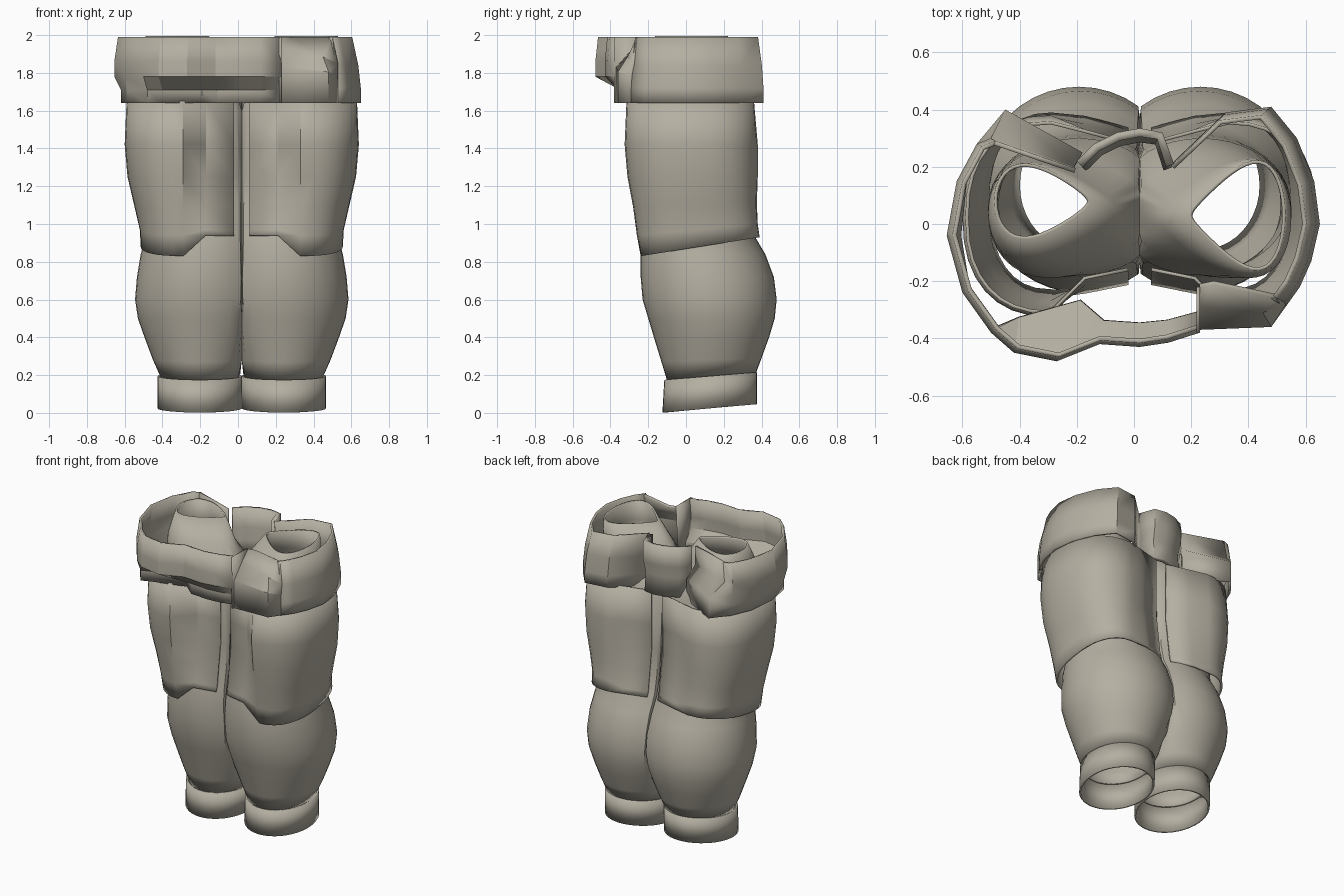
import bpy
import bmesh
from math import sin, cos, pi, radians, copysign

cube = bpy.data.objects.get("Cube")
if cube:
    bpy.data.objects.remove(cube, do_unlink=True)

cloth = bpy.data.materials.new("stone grey cloth")
cloth.use_nodes = True
COLOUR = (0.46, 0.43, 0.36, 1)
cloth.diffuse_color = COLOUR
cloth.node_tree.nodes["Principled BSDF"].inputs["Base Color"].default_value = COLOUR
MID = 0.02  # x of the seam between the legs


def loft(name, rings, closed=True, thick=0.012, angle=35):
    """Skin a stack of rings into a thin sheet."""
    bm = bmesh.new()
    rows = [[bm.verts.new(p) for p in ring] for ring in rings]
    n = len(rows[0])
    for low, high in zip(rows, rows[1:]):
        for i in range(n if closed else n - 1):
            j = (i + 1) % n
            bm.faces.new((low[i], low[j], high[j], high[i]))
    bmesh.ops.recalc_face_normals(bm, faces=bm.faces)
    # make the sheet face away from the leg or body axis
    centre = sum((v.co for v in bm.verts), bm.verts[:][0].co * 0) / len(bm.verts)
    if not closed:
        centre.x, centre.y = MID, 0
    if sum((f.calc_center_median() - centre).dot(f.normal) * f.calc_area() for f in bm.faces) < 0:
        bmesh.ops.reverse_faces(bm, faces=bm.faces)
    mesh = bpy.data.meshes.new(name)
    bm.to_mesh(mesh)
    bm.free()
    mesh.materials.append(cloth)
    ob = bpy.data.objects.new(name, mesh)
    bpy.context.collection.objects.link(ob)
    solid = ob.modifiers.new("thickness", "SOLIDIFY")
    solid.thickness = thick
    bpy.ops.object.select_all(action="DESELECT")
    ob.select_set(True)
    bpy.context.view_layer.objects.active = ob
    bpy.ops.object.shade_smooth_by_angle(angle=radians(angle))
    return ob


def oval(side, z, u0, u1, y0, y1, tilt=0.0, pinch=0.0, count=40):
    """Oval ring u0..u1 outward from the seam, cut flat at the seam; pinch narrows its inner end."""
    ring = []
    for k in range(count):
        a = 2 * pi * k / count
        c, s = cos(a), sin(a)
        y = (y0 + y1) / 2 + (y1 - y0) / 2 * s * (1 + pinch * c)
        u = max(0.0, (u0 + u1) / 2 + (u1 - u0) / 2 * c)
        ring.append((MID + side * u, y, z + tilt * s))
    return ring


LEG = [  # z, inner, outer, front, back, tilt, pinch
    (0.19, 0.01, 0.43, -0.10, 0.37, 0.02),
    (0.28, -0.03, 0.47, -0.13, 0.40, 0.01),
    (0.40, -0.08, 0.515, -0.17, 0.44),
    (0.50, -0.12, 0.55, -0.20, 0.47),
    (0.60, -0.14, 0.565, -0.23, 0.48),
    (0.72, -0.14, 0.555, -0.24, 0.465),
    (0.84, -0.13, 0.535, -0.24, 0.42),
    (0.95, -0.12, 0.505, -0.22, 0.355),
    (1.08, -0.12, 0.51, -0.19, 0.32),
    (1.25, -0.12, 0.53, -0.185, 0.31),
    (1.60, -0.10, 0.53, -0.18, 0.30),
    (1.72, -0.05, 0.53, -0.18, 0.25, 0, 0.3),
]
LEG_TOP = {  # the two upper openings differ
    1: [(1.86, 0.07, 0.53, -0.17, 0.21, 0, 0.5), (1.995, 0.175, 0.51, -0.14, 0.20, 0, 0.6)],
    -1: [(1.86, 0.07, 0.53, -0.12, 0.20, 0, 0.5), (1.995, 0.175, 0.51, -0.04, 0.20, 0, 0.5)],
}
THIGH = [  # z, outer, front, back, tilt
    (0.88, 0.535, -0.24, 0.39, 0.05),
    (0.97, 0.54, -0.26, 0.38, 0.03),
    (1.10, 0.57, -0.28, 0.375, 0.01),
    (1.25, 0.605, -0.31, 0.38, 0),
    (1.42, 0.62, -0.325, 0.38, 0),
    (1.65, 0.61, -0.315, 0.36, 0),
]


def thigh_ring(side, z, outer, front, back, tilt):
    """Open section: inner fold at the front, round the outside, inner fold at the back."""
    mid, depth = (front + back) / 2, (back - front) / 2
    fold_z = max(z, 0.94)
    swell = 0.13 * max(0, 1.25 - z)
    inner = [(0.04, 0.165 + swell, 0.29 + swell), (0.19, 0.195 + swell, 0.33 + swell)]
    ring = [(MID + side * u, -f, fold_z) for u, f, b in inner]
    for k in range(17):
        a = -pi / 2 + pi * k / 16
        c, s = cos(a) ** 0.85, copysign(abs(sin(a)) ** 0.85, sin(a))
        ring.append((MID + side * (0.31 + (outer - 0.31) * c), mid + depth * s, z + tilt * s))
    return ring + [(MID + side * u, b, fold_z) for u, f, b in reversed(inner)]


for side, label in ((1, "left"), (-1, "right")):
    loft(label + "_leg", [oval(side, *row) for row in LEG + LEG_TOP[side]])
    loft(label + "_cuff", [oval(side, 0.024, 0.0, 0.446, -0.125, 0.375, 0.022),
                           oval(side, 0.195, 0.0, 0.446, -0.115, 0.375, 0.02)], thick=0.012)
    loft(label + "_thigh_panel", [thigh_ring(side, *row) for row in THIGH], closed=False, angle=28)


def row(path, z, scale=1.0, drop=0.0):
    """Place a plan path at height z, falling evenly by drop along its length."""
    last = len(path) - 1
    return [(x * scale, y * scale, z - drop * i / last) for i, (x, y) in enumerate(path)]


def band(name, *rows, thick=0.016):
    return loft(name, [row(*r) for r in rows], closed=False, thick=thick, angle=22)


# Front and right side of the waistband, with the undercut below it
upper = [(0.23, -0.38), (0.12, -0.415), (0.02, -0.43), (-0.12, -0.42), (-0.27, -0.48),
         (-0.42, -0.45), (-0.50, -0.38), (-0.60, -0.24), (-0.655, -0.04), (-0.62, 0.15),
         (-0.55, 0.28)]
lower = [(0.23, -0.32), (0.12, -0.35), (0.02, -0.36), (-0.11, -0.35), (-0.19, -0.28),
         (-0.40, -0.34), (-0.48, -0.37), (-0.59, -0.22), (-0.62, -0.04), (-0.60, 0.15),
         (-0.54, 0.29)]
rear_corner, rear_rim = [(-0.45, 0.40)], [(-0.50, 0.30)]
band("waistband_right", (lower + rear_corner, 1.64), (lower + rear_corner, 1.71),
     (upper + rear_corner, 1.78), (upper + rear_rim, 1.86), (upper + rear_rim, 1.99, 0.97))

# Left side of the waistband and its rear block
side_path = [(0.53, -0.29), (0.58, -0.22), (0.62, -0.13), (0.65, 0.0), (0.63, 0.15),
             (0.57, 0.30), (0.48, 0.41), (0.32, 0.39), (0.14, 0.22)]
band("waistband_left", (side_path, 1.64), (side_path, 1.72), (side_path, 1.84, 0.98),
     (side_path, 1.99, 0.93))

# Front left pocket: wall, sloping flap, then a wall leaning in to the rim
pocket_out = [(0.23, -0.37), (0.48, -0.36), (0.53, -0.29)]
pocket_mid = [(0.23, -0.29), (0.45, -0.31), (0.53, -0.28)]
pocket_rim = [(0.23, -0.22), (0.28, -0.21), (0.50, -0.26)]
band("front_pocket", (pocket_out, 1.64), (pocket_out, 1.83, 1, 0.05),
     (pocket_mid, 1.92, 1, 0.07), (pocket_rim, 1.99))
loft("front_pocket_end", [[(0.23, -0.38, 1.64), (0.23, -0.24, 1.64)],
                          [(0.23, -0.38, 1.99), (0.23, -0.22, 1.99)]], closed=False)

# Rear right pocket with a sloping flap
rear_out = [(-0.45, 0.40), (-0.18, 0.25)]
rear_in = [(-0.50, 0.30), (-0.21, 0.20)]
band("rear_pocket", (rear_out, 1.64), (rear_out, 1.78), (rear_in, 1.87), (rear_in, 1.99, 0.97))

# Recessed strip joining the waistband at the back
strip = [(0.14, 0.21), (0.10, 0.32), (0.02, 0.335), (-0.06, 0.32), (-0.14, 0.28), (-0.20, 0.22)]
band("rear_strip", (strip, 1.65, 0.97), (strip, 1.78, 0.94), (strip, 1.86), (strip, 1.99),
     thick=0.03)
